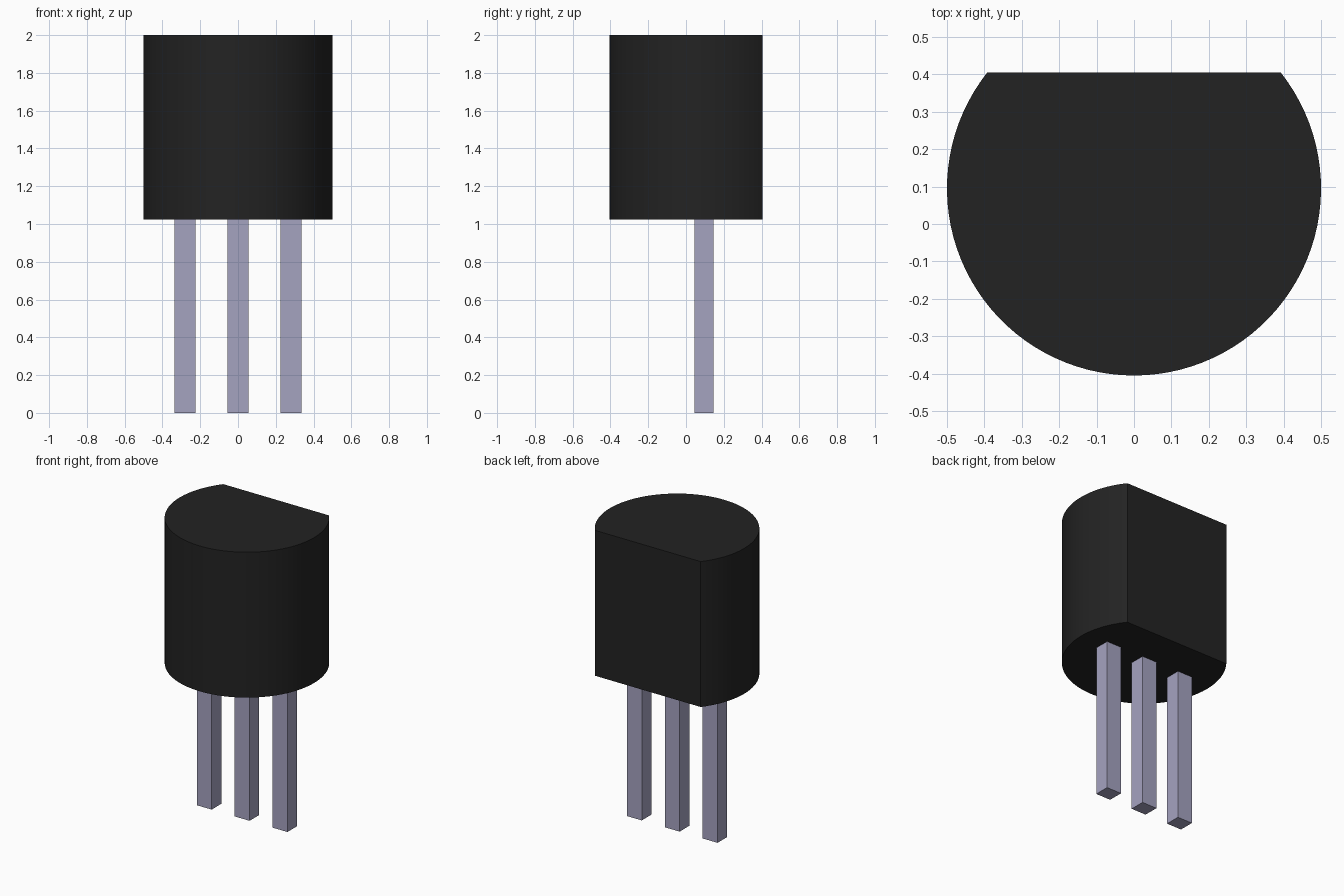
import bpy, bmesh, math

cube = bpy.data.objects.get("Cube")
if cube:
    bpy.data.objects.remove(cube, do_unlink=True)


def material(name, rgb):
    mat = bpy.data.materials.new(name)
    mat.use_nodes = True
    color = (*rgb, 1.0)
    mat.diffuse_color = color
    mat.node_tree.nodes["Principled BSDF"].inputs["Base Color"].default_value = color
    return mat


def prism(name, outline, z0, z1, mat):
    """Extrude a counter-clockwise outline from z0 up to z1."""
    bm = bmesh.new()
    base = bm.faces.new([bm.verts.new((x, y, z0)) for x, y in outline])
    top = bmesh.ops.extrude_face_region(bm, geom=[base], use_keep_orig=True)["geom"]
    bmesh.ops.translate(bm, vec=(0, 0, z1 - z0),
                        verts=[v for v in top if isinstance(v, bmesh.types.BMVert)])
    bmesh.ops.recalc_face_normals(bm, faces=bm.faces)
    mesh = bpy.data.meshes.new(name)
    bm.to_mesh(mesh)
    bm.free()
    mesh.materials.append(mat)
    obj = bpy.data.objects.new(name, mesh)
    bpy.context.collection.objects.link(obj)
    return obj


black = material("black plastic", (0.0165, 0.0165, 0.0165))
metal = material("pale metal", (0.376, 0.366, 0.527))

# Body: round case with a flat cut across the back
RADIUS, CENTER_Y, FLAT_Y, BODY_Z = 0.5, 0.095, 0.405, 1.025
SEGMENTS = 72
start = math.pi - math.asin((FLAT_Y - CENTER_Y) / RADIUS)
sweep = 3 * math.pi - 2 * start
outline = [(RADIUS * math.cos(start + sweep * i / SEGMENTS),
            CENTER_Y + RADIUS * math.sin(start + sweep * i / SEGMENTS))
           for i in range(SEGMENTS + 1)]
body = prism("body", outline, BODY_Z, 2.0, black)
bpy.ops.object.select_all(action='DESELECT')
body.select_set(True)
bpy.context.view_layer.objects.active = body
bpy.ops.object.shade_smooth_by_angle(angle=math.radians(30))

# Legs: three square pins in a row
HALF_X, HALF_Y = 0.055, 0.051
for name, x in (("right_leg", -0.281), ("middle_leg", 0.0), ("left_leg", 0.281)):
    corners = [(x + sx * HALF_X, CENTER_Y + sy * HALF_Y)
               for sx, sy in ((-1, -1), (1, -1), (1, 1), (-1, 1))]
    prism(name, corners, 0.0, BODY_Z, metal)
